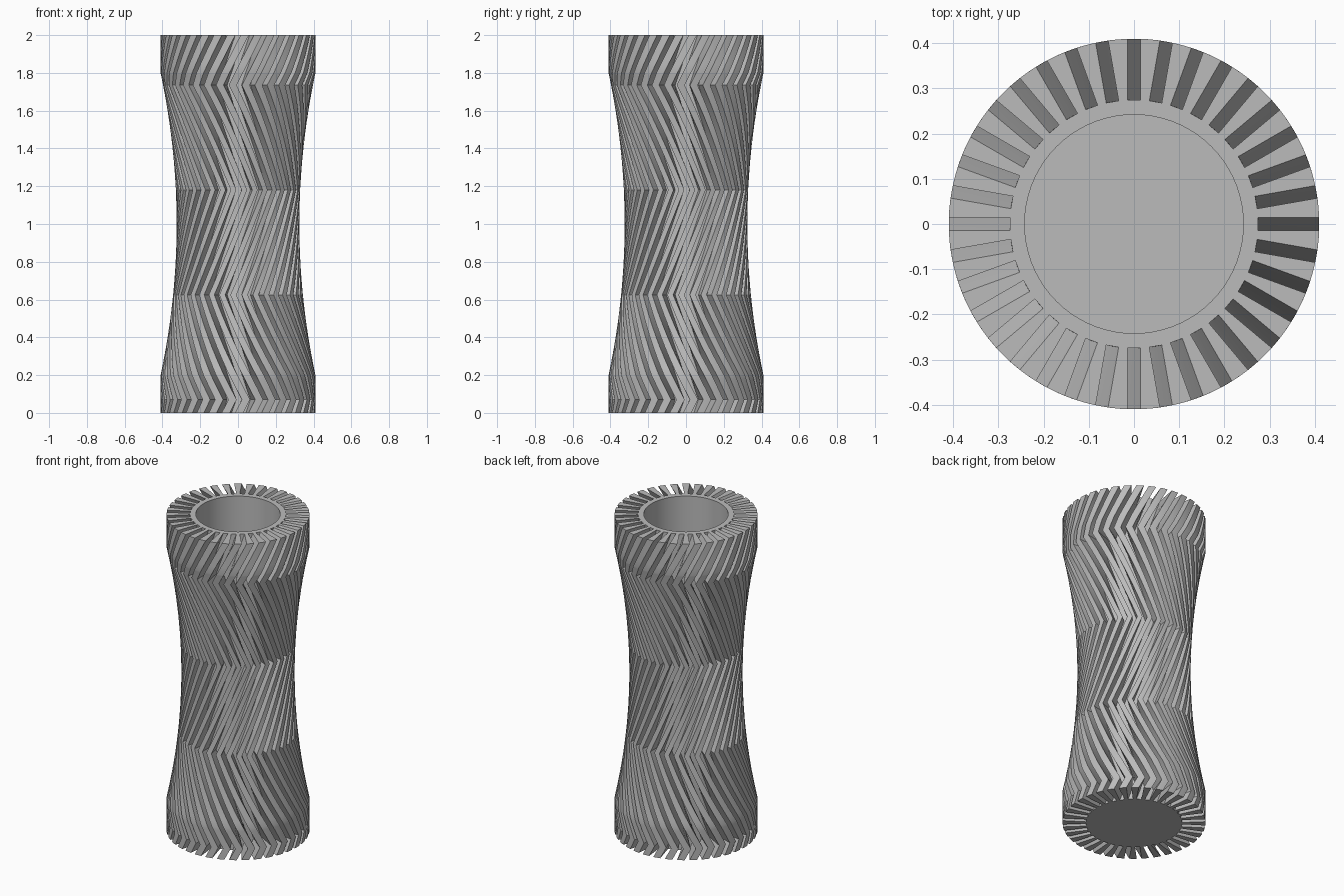
import bpy, bmesh, math

cube = bpy.data.objects.get("Cube")
if cube:
    bpy.data.objects.remove(cube, do_unlink=True)

HEIGHT = 2.0
END_R, WAIST_R = 0.41, 0.325      # outer radius at the ends and the waist
GROOVE_R, BORE_R = 0.275, 0.242   # groove floor and inner bore
HALF_W = 0.014                    # half the groove width
FLOOR = 0.06                      # height of the bore floor
TEETH, ARC_STEPS = 36, 4
KINK, RUN, SWING = 0.07, 0.555, math.radians(40)
SLICES = 10


def outer_radius(z):
    t = min(abs(z - HEIGHT / 2) / 0.8, 1.0)
    return WAIST_R + (END_R - WAIST_R) * t * t


def zigzag(z):
    """Twist of the grooves, swinging back and forth between the kinks."""
    phase = abs((z - KINK) / RUN) % 2
    return SWING * abs(1 - phase)


def polar(r, a, z):
    return (r * math.cos(a), r * math.sin(a), z)


def grooved_section(z):
    """Closed gear-like outline at height z."""
    r = outer_radius(z)
    twist = zigzag(z) - zigzag(HEIGHT)
    pitch = math.tau / TEETH
    inner = math.atan2(HALF_W, GROOVE_R)
    outer = math.asin(HALF_W / r)
    points = []
    for i in range(TEETH):
        a = i * pitch + twist
        points += [polar(GROOVE_R, a - inner, z), polar(GROOVE_R, a + inner, z)]
        for k in range(ARC_STEPS + 1):
            points.append(polar(r, a + outer + (pitch - 2 * outer) * k / ARC_STEPS, z))
    return points


def add_ring(bm, points):
    return [bm.verts.new(p) for p in points]


def bridge(bm, low, high):
    n = len(low)
    for i in range(n):
        j = (i + 1) % n
        bm.faces.new((low[i], low[j], high[j], high[i]))


def ring_edges(bm, ring):
    return [bm.edges.get((ring[i - 1], ring[i])) for i in range(len(ring))]


bm = bmesh.new()

# Grooved outer wall
levels = {0.0, 0.2, 1.8, HEIGHT}
step = RUN / SLICES
levels |= {KINK + step * k for k in range(int((HEIGHT - KINK) / step) + 1)}
rings = [add_ring(bm, grooved_section(z)) for z in sorted(levels)]
for low, high in zip(rings, rings[1:]):
    bridge(bm, low, high)

# Round bore with a closed floor
bore = [add_ring(bm, [polar(BORE_R, math.tau * i / 72, z) for i in range(72)])
        for z in (FLOOR, HEIGHT)]
bridge(bm, *bore)
bm.faces.new(bore[0])

# Rim and base
bmesh.ops.triangle_fill(bm, use_beauty=True,
                        edges=ring_edges(bm, rings[-1]) + ring_edges(bm, bore[1]))
bmesh.ops.triangle_fill(bm, use_beauty=True, edges=ring_edges(bm, rings[0]))
bmesh.ops.recalc_face_normals(bm, faces=bm.faces[:])

mesh = bpy.data.meshes.new("grooved_holder")
bm.to_mesh(mesh)
bm.free()
holder = bpy.data.objects.new("grooved_holder", mesh)
bpy.context.collection.objects.link(holder)

# Plain grey material
grey = bpy.data.materials.new("light_grey")
grey.use_nodes = True
colour = (0.5, 0.5, 0.5, 1.0)
grey.diffuse_color = colour
for node in grey.node_tree.nodes:
    if node.type == 'BSDF_PRINCIPLED':
        node.inputs["Base Color"].default_value = colour
mesh.materials.append(grey)

# Smooth shading with crisp groove edges
bpy.ops.object.select_all(action='DESELECT')
holder.select_set(True)
bpy.context.view_layer.objects.active = holder
bpy.ops.object.shade_smooth_by_angle(angle=math.radians(30))
